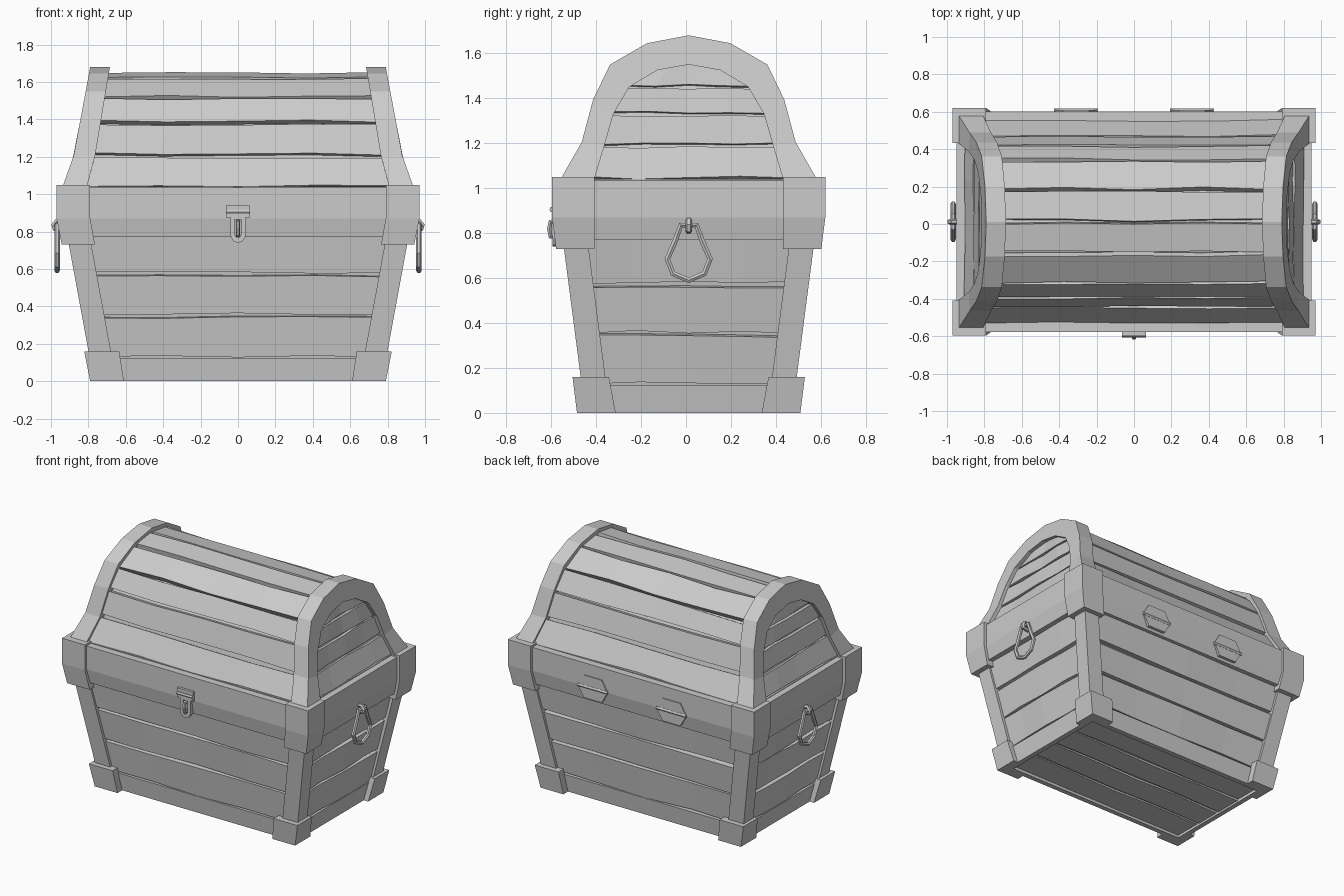
import bpy, bmesh, math, random
from mathutils import Vector

random.seed(4)
if "Cube" in bpy.data.objects:
    bpy.data.objects.remove(bpy.data.objects["Cube"])

YC = 0.012          # chest body sits slightly behind the origin

mat = bpy.data.materials.new("plain grey")
mat.use_nodes = True
GREY = (0.6, 0.6, 0.6, 1)
mat.diffuse_color = GREY
mat.node_tree.nodes["Principled BSDF"].inputs["Base Color"].default_value = GREY


def add_object(name, data):
    data.materials.append(mat)
    ob = bpy.data.objects.new(name, data)
    ob.location.y = YC
    bpy.context.collection.objects.link(ob)
    return ob


def loft(name, rings, closed=False):
    """Skin a list of equal point rings, capping the ends unless closed."""
    bm = bmesh.new()
    vs = [[bm.verts.new(p) for p in r] for r in rings]
    n = len(vs[0])
    pairs = list(zip(vs, vs[1:])) + ([(vs[-1], vs[0])] if closed else [])
    for a, b in pairs:
        for i in range(n):
            j = (i + 1) % n
            bm.faces.new((a[i], a[j], b[j], b[i]))
    if not closed:
        bm.faces.new(vs[0])
        bm.faces.new(vs[-1])
    bmesh.ops.recalc_face_normals(bm, faces=bm.faces)
    me = bpy.data.meshes.new(name)
    bm.to_mesh(me)
    bm.free()
    return add_object(name, me)


def plank(name, a0, a1, b0, b1, out, wave=0.016, depth=0.05):
    """Board between edges a and b, with uneven hewn edges facing out."""
    a0, a1, b0, b1, out = map(Vector, (a0, a1, b0, b1, out))
    nrm = (a1 - a0).cross(b0 - a0).normalized()
    if nrm.dot(out) < 0:
        nrm = -nrm
    rings = []
    for i in range(5):
        a, b = a0.lerp(a1, i / 4), b0.lerp(b1, i / 4)
        d = (b - a).normalized()
        lo = a + d * random.uniform(0.002, wave)
        hi = b - d * random.uniform(0.002, wave)
        push = nrm * random.uniform(-0.004, 0.006)
        rings.append([lo - nrm * depth, lo + push, hi + push, hi - nrm * depth])
    return loft(name, rings)


def box(name, x0, x1, y0, y1, z0, z1):
    return loft(name, [[(x0, y0, z), (x1, y0, z), (x1, y1, z), (x0, y1, z)] for z in (z0, z1)])


def tube(name, pts, r, cyclic=True):
    cu = bpy.data.curves.new(name, 'CURVE')
    cu.dimensions = '3D'
    cu.bevel_depth, cu.bevel_resolution, cu.use_fill_caps = r, 1, True
    sp = cu.splines.new('POLY')
    sp.points.add(len(pts) - 1)
    for p, co in zip(sp.points, pts):
        p.co = (*co, 1)
    sp.use_cyclic_u, sp.use_smooth = cyclic, False
    return add_object(name, cu)


# flaring half sizes of the body at a height
def half_x(z): return 0.77 + 0.184 * z
def half_y(z): return 0.46 + 0.13 * z


def rect(x, y, z):
    return [(-x, -y, z), (x, -y, z), (x, y, z), (-x, y, z)]


# inner body and bottom frame
loft("body_core", [rect(half_x(z) - 0.055, half_y(z) - 0.055, z) for z in (0.03, 1.04)])
loft("base_frame", [rect(half_x(z) - i, half_y(z) - i, z)
                    for z, i in ((0, 0.05), (0, 0.015), (0.125, 0.015), (0.125, 0.06))], closed=True)

# bottom boards
for k in range(4):
    y0, y1 = -0.42 + 0.21 * k, -0.21 + 0.21 * k
    plank("bottom_plank", (-0.73, y0, 0.02), (0.73, y0, 0.02),
          (-0.73, y1, 0.02), (0.73, y1, 0.02), (0, 0, -1), depth=0.02)

# wall boards
levels = (0.125, 0.35, 0.57, 0.79)
for z0, z1 in zip(levels, levels[1:]):
    for s in (-1, 1):
        def front(sx, z): return (sx * (half_x(z) - 0.04), s * (half_y(z) - 0.018), z)
        def side(sy, z): return (s * (half_x(z) - 0.018), sy * (half_y(z) - 0.04), z)
        plank("long_wall_plank", front(-1, z0), front(1, z0), front(-1, z1), front(1, z1), (0, s, 0))
        plank("end_wall_plank", side(-1, z0), side(1, z0), side(-1, z1), side(1, z1), (s, 0, 0))

# rim band around the top of the body
loft("rim_band", [rect(x, y, z) for x, y, z in
                  ((0.86, 0.5, 0.77), (0.93, 0.572, 0.77), (0.95, 0.59, 0.87),
                   (0.95, 0.59, 1.035), (0.8, 0.45, 1.035))], closed=True)


# L-shaped corner pieces: levels hold z, outer x, outer y, inner edge x, inner edge y
def corners(name, levels, t):
    for sx in (-1, 1):
        for sy in (-1, 1):
            loft(name, [[(sx * a, sy * b, z) for a, b in
                         ((x, y), (x, iy), (x - t, iy), (x - t, y - t), (ix, y - t), (ix, y))]
                        for z, x, y, ix, iy in levels])


corners("corner_post", [(z, half_x(z), half_y(z), half_x(z) - 0.12, half_y(z) - 0.11)
                        for z in (0.1, 0.8)], 0.07)
corners("corner_foot", [(0, 0.79, 0.497, 0.61, 0.325), (0.16, 0.822, 0.517, 0.635, 0.355)], 0.055)
corners("rim_corner", [(0.73, 0.942, 0.59, 0.765, 0.42), (0.87, 0.97, 0.608, 0.79, 0.42),
                       (1.05, 0.97, 0.608, 0.79, 0.42)], 0.12)


# lid end hoops
def mirrored(pts):
    return [(-y, z) for y, z in pts] + [(y, z) for y, z in reversed(pts[:-1])]


def interp(z, table):
    for (z0, v0), (z1, v1) in zip(table, table[1:]):
        if z <= z1:
            break
    return v0 + (v1 - v0) * (z - z0) / (z1 - z0)


def hoop_out(z): return interp(z, ((1.04, 0.938), (1.2, 0.88), (1.68, 0.79)))
def hoop_in(z): return interp(z, ((1.04, 0.808), (1.2, 0.765), (1.68, 0.685)))


outer = mirrored([(0.57, 1.04), (0.476, 1.205), (0.425, 1.395), (0.35, 1.55), (0.185, 1.645), (0, 1.68)])
inner = mirrored([(0.42, 1.04), (0.375, 1.19), (0.335, 1.33), (0.265, 1.45), (0.14, 1.525), (0, 1.55)])
for s in (-1, 1):
    loft("lid_hoop", [[(s * hoop_out(o[1]), *o), (s * hoop_in(o[1]), *o),
                       (s * hoop_in(i[1]), *i), (s * hoop_out(i[1]), *i)]
                      for o, i in zip(outer, inner)])

# lid boards over an inner shell
arc = mirrored([(0.545, 1.035), (0.455, 1.205), (0.405, 1.38), (0.33, 1.515), (0.17, 1.62), (0, 1.648)])
shell = [(y * 0.94, z - 0.032) for y, z in arc]
loft("lid_core", [[(s * (hoop_out(max(z, 1.04)) - 0.06), y, z) for y, z in shell] for s in (-1, 1)])
for (ya, za), (yb, zb) in zip(arc, arc[1:]):
    xa, xb = hoop_in(za) + 0.04, hoop_in(zb) + 0.04
    plank("lid_plank", (-xa, ya, za), (xa, ya, za), (-xb, yb, zb), (xb, yb, zb),
          (0, ya + yb, za + zb - 2), wave=0.018, depth=0.035)

# boards in the lid ends
rows = ((1.04, 0.46), (1.19, 0.41), (1.33, 0.37), (1.45, 0.3), (1.58, 0.13))
for s in (-1, 1):
    for (z0, y0), (z1, y1) in zip(rows, rows[1:]):
        x0, x1 = s * (hoop_out(z0) - 0.03), s * (hoop_out(z1) - 0.03)
        plank("lid_end_plank", (x0, -y0, z0), (x0, y0, z0), (x1, -y1, z1), (x1, y1, z1), (s, 0, 0), wave=0.014)

# ring handles hanging from staples
ring = [(-0.035, 0.835), (-0.06, 0.765), (-0.095, 0.685), (-0.07, 0.62), (0, 0.59)]
ring = mirrored([(-y, z) for y, z in ring])
for s in (-1, 1):
    tube("ring_handle", [(s * 0.967, y, z) for y, z in ring], 0.014)
    tube("handle_staple", [(s * x, 0, z) for x, z in
                           ((0.93, 0.855), (0.97, 0.855), (0.985, 0.835), (0.98, 0.815), (0.93, 0.81))],
         0.015, cyclic=False)

# front clasp: hinge plate, slotted hasp and staple
box("clasp_plate", -0.063, 0.063, -0.608, -0.58, 0.875, 0.94)
tube("clasp_pin", [(-0.063, -0.608, 0.905), (0.063, -0.608, 0.905)], 0.012, cyclic=False)
hasp = [(-0.04, 0.89), (-0.04, 0.775), (-0.024, 0.748), (0, 0.74)]
slot = [(-0.018, 0.865), (-0.018, 0.785), (-0.01, 0.77), (0, 0.765)]
hasp, slot = ([(x, z) for x, z in p] + [(-x, z) for x, z in reversed(p[:-1])] for p in (hasp, slot))
loft("clasp_hasp", [[(*o[:1], y, o[1]) if k < 2 else (i[0], y, i[1])
                     for k, y in enumerate((-0.57, -0.606, -0.606, -0.57))]
                    for o, i in zip(hasp, slot)], closed=True)
tube("clasp_staple", [(0, -0.57, 0.855), (0, -0.615, 0.85), (0, -0.62, 0.82), (0, -0.615, 0.785), (0, -0.57, 0.78)],
     0.012, cyclic=False)

# back hinges: hexagonal leaves with a pin along the middle
for c in (-0.31, 0.31):
    leaf = [(c + x, z) for x, z in ((-0.117, 0.87), (-0.07, 0.79), (0.07, 0.79),
                                    (0.117, 0.87), (0.07, 0.95), (-0.07, 0.95))]
    loft("hinge_leaf", [[(x, y, z) for x, z in leaf] for y in (0.56, 0.597)])
    tube("hinge_pin", [(c - 0.117, 0.592, 0.87), (c + 0.117, 0.592, 0.87)], 0.013, cyclic=False)
